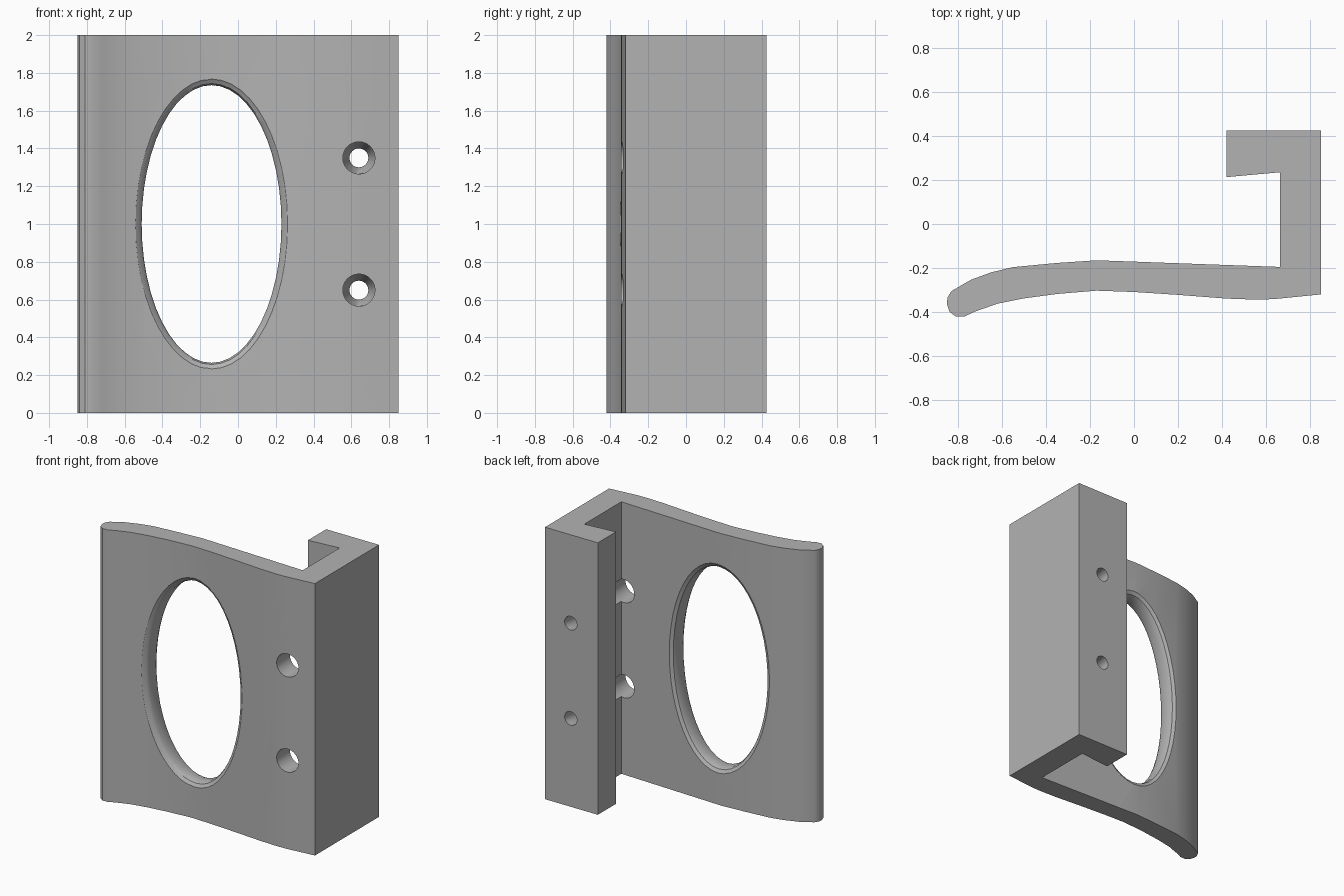
import bpy, bmesh, math

cube = bpy.data.objects.get("Cube")
if cube:
    bpy.data.objects.remove(cube, do_unlink=True)

grey = bpy.data.materials.new("plain_grey")
grey.use_nodes = True
colour = (0.45, 0.45, 0.45, 1)
grey.diffuse_color = colour
grey.node_tree.nodes["Principled BSDF"].inputs["Base Color"].default_value = colour

# Cross-section of the curved plate, seen from above
front = [(-.77, -.42), (-.72, -.397), (-.62, -.362), (-.5, -.338), (-.35, -.318), (-.17, -.303),
         (0, -.309), (.2, -.322), (.42, -.339), (.56, -.344), (.64, -.341), (.85, -.32)]
hook = [(.85, .425), (.42, .425), (.42, .213), (.663, .235)]
back = [(.663, -.195), (.3, -.182), (0, -.171), (-.17, -.165), (-.35, -.177), (-.55, -.196),
        (-.65, -.22), (-.74, -.253), (-.83, -.305)]
tip = [(-.848, -.335), (-.85, -.365), (-.838, -.4), (-.81, -.42)]


def make_object(name, bm):
    bmesh.ops.recalc_face_normals(bm, faces=bm.faces)
    mesh = bpy.data.meshes.new(name)
    bm.to_mesh(mesh)
    bm.free()
    mesh.materials.append(grey)
    obj = bpy.data.objects.new(name, mesh)
    bpy.context.collection.objects.link(obj)
    return obj


def loft(name, rings):
    """Closed solid through a list of equal-length point rings."""
    bm = bmesh.new()
    loops = [[bm.verts.new(p) for p in ring] for ring in rings]
    n = len(loops[0])
    for a, b in zip(loops, loops[1:]):
        for i in range(n):
            j = (i + 1) % n
            bm.faces.new((a[i], a[j], b[j], b[i]))
    bm.faces.new(loops[0])
    bm.faces.new(loops[-1])
    return make_object(name, bm)


def height_on(curve, x):
    """Depth of a cross-section side at the given x."""
    pts = sorted(curve)
    for (x0, y0), (x1, y1) in zip(pts, pts[1:]):
        if x0 <= x <= x1:
            return y0 + (y1 - y0) * (x - x0) / (x1 - x0)
    return pts[-1][1]


def oval(grow, depth, count=48):
    ring = []
    for i in range(count):
        a = math.tau * i / count
        x = -.14 + (.37 + grow) * math.cos(a)
        ring.append((x, depth(x), 1 + (.735 + grow) * math.sin(a)))
    return ring


def circle(z, radius, y, count=32):
    return [(.64 + radius * math.cos(math.tau * i / count), y,
             z + radius * math.sin(math.tau * i / count)) for i in range(count)]


# Bracket body
outline = front + hook + back + tip
bracket = loft("bracket", [[(x, y, z) for x, y in outline] for z in (0, 2)])

# Oval opening with rounded rims that follow the curved plate
rim = [(.055, -.02), (.03, .002), (.009, .014), (0, .035)]
rings = [oval(.055, lambda x: -.6)]
rings += [oval(g, lambda x, d=d: height_on(front, x) + d) for g, d in rim]
rings += [oval(g, lambda x, d=d: height_on(back, x) - d) for g, d in reversed(rim)]
rings += [oval(.055, lambda x: .1)]
cutters = [loft("oval_cutter", rings)]

# Wide access holes that narrow to screw holes in the hooked end
for z in (.65, 1.35):
    steps = [(.085, -.6), (.085, .232), (.05, .285), (.05, .6)]
    cutters.append(loft("screw_cutter", [circle(z, r, y) for r, y in steps]))

for cutter in cutters:
    cutter.hide_render = True
    mod = bracket.modifiers.new("cut", 'BOOLEAN')
    mod.operation = 'DIFFERENCE'
    mod.solver = 'EXACT'
    mod.object = cutter

# Bake the cuts and remove the cutters
bpy.context.view_layer.update()
graph = bpy.context.evaluated_depsgraph_get()
mesh = bpy.data.meshes.new_from_object(bracket.evaluated_get(graph))
bracket.modifiers.clear()
bracket.data = mesh
for cutter in cutters:
    bpy.data.objects.remove(cutter, do_unlink=True)

bpy.ops.object.select_all(action='DESELECT')
bracket.select_set(True)
bpy.context.view_layer.objects.active = bracket
bpy.ops.object.shade_smooth_by_angle(angle=math.radians(35))
